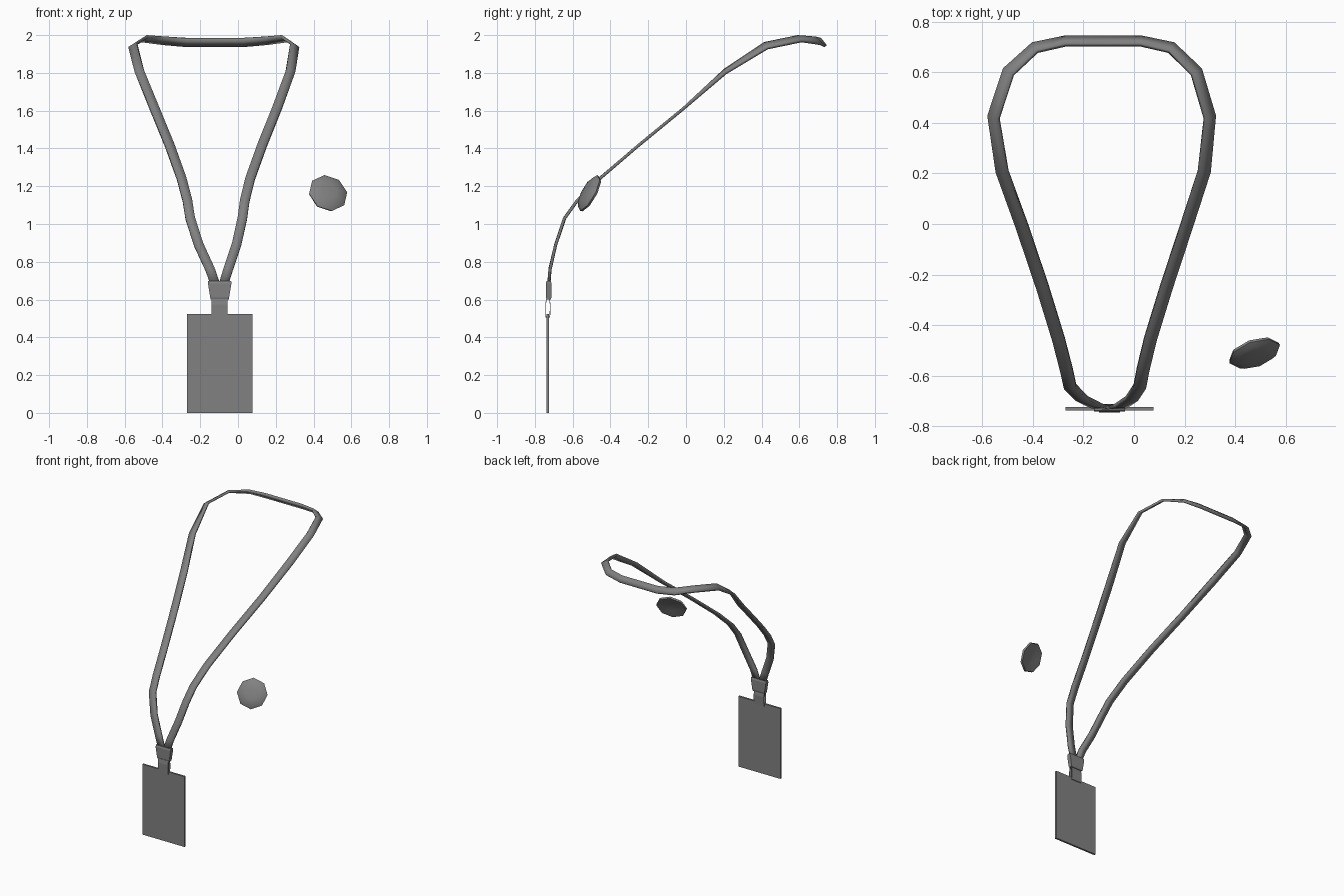
import bpy, bmesh, math
from mathutils import Vector

if "Cube" in bpy.data.objects:
    bpy.data.objects.remove(bpy.data.objects["Cube"])

CX = -0.097   # clip centre line
CY = -0.731   # depth of the hanging badge

# One dark grey for every part
grey = bpy.data.materials.new("dark_grey")
grey.diffuse_color = (0.22, 0.22, 0.22, 1)
grey.use_nodes = True
grey.node_tree.nodes["Principled BSDF"].inputs["Base Color"].default_value = grey.diffuse_color


def finish(name, bm, smooth=None):
    bmesh.ops.recalc_face_normals(bm, faces=bm.faces)
    me = bpy.data.meshes.new(name)
    bm.to_mesh(me)
    bm.free()
    me.materials.append(grey)
    ob = bpy.data.objects.new(name, me)
    bpy.context.collection.objects.link(ob)
    if smooth:
        bpy.ops.object.select_all(action='DESELECT')
        ob.select_set(True)
        bpy.context.view_layer.objects.active = ob
        bpy.ops.object.shade_smooth_by_angle(angle=math.radians(smooth))
    return ob


def bridge(bm, a, b):
    n = len(a)
    for i in range(n):
        bm.faces.new((a[i], a[(i + 1) % n], b[(i + 1) % n], b[i]))


def stack(name, rows):
    """Capped solid from rectangular rows: (x half, y half, z)."""
    bm = bmesh.new()
    rings = [[bm.verts.new((CX + sx * hx, CY + 0.004 + sy * hy, z))
              for sx, sy in ((-1, -1), (1, -1), (1, 1), (-1, 1))]
             for hx, hy, z in rows]
    for a, b in zip(rings, rings[1:]):
        bridge(bm, a, b)
    bm.faces.new(rings[0])
    bm.faces.new(rings[-1])
    return finish(name, bm)


# Neck strap, right half from nape to clip: half spread, centre x, y, z, normal
half = [
    (0.150, -0.122, 0.724, 1.961, (0, 0.78, 0.62)),
    (0.270, -0.122, 0.698, 1.970, (0.3, 0.58, 0.75)),
    (0.372, -0.125, 0.602, 1.981, (0.5, 0.1, 0.86)),
    (0.428, -0.128, 0.423, 1.944, (0.6, -0.3, 0.74)),
    (0.400, -0.122, 0.208, 1.808, (0.3, -0.55, 0.78)),
    (0.325, -0.118, -0.010, 1.614, (0, -0.65, 0.76)),
    (0.245, -0.117, -0.250, 1.417, (0, -0.65, 0.76)),
    (0.182, -0.117, -0.455, 1.242, (0, -0.69, 0.72)),
    (0.152, -0.116, -0.575, 1.125, (0, -0.76, 0.65)),
    (0.138, -0.115, -0.643, 1.030, (0, -0.88, 0.47)),
    (0.100, -0.108, -0.690, 0.890, (0, -0.97, 0.25)),
    (0.048, -0.100, -0.720, 0.760, (0, -0.99, 0.12)),
    (0.018, -0.098, -0.727, 0.670, (0, -1, 0)),
]
path = [(Vector((c - h, y, z)), Vector((-n[0], n[1], n[2])))
        for h, c, y, z, n in reversed(half)]
path += [(Vector((c + h, y, z)), Vector(n)) for h, c, y, z, n in half]
bm = bmesh.new()
rings = []
for i, (p, n) in enumerate(path):
    prev, nxt = path[max(i - 1, 0)][0], path[min(i + 1, len(path) - 1)][0]
    t = Vector((0, 0, 0))
    for d in (p - prev, nxt - p):
        if d.length > 0:
            t += d.normalized()
    t.normalize()
    w = t.cross(n).normalized()
    n = w.cross(t).normalized()
    w *= 0.025
    n *= 0.008
    rings.append([bm.verts.new(p + a * w + b * n)
                  for a, b in ((-1, -1), (1, -1), (1, 1), (-1, 1))])
for a, b in zip(rings, rings[1:]):
    bridge(bm, a, b)
bm.faces.new(rings[0])
bm.faces.new(rings[-1])
finish("neck_strap", bm, 180)

# Crimp that gathers the strap ends
stack("strap_crimp", [(0.048, 0.011, 0.600), (0.050, 0.015, 0.612),
                      (0.062, 0.015, 0.685), (0.061, 0.011, 0.699)])

# Flat loop, open at the sides, that holds the card
bm = bmesh.new()
outer = [(-0.014, 0.506), (0.012, 0.506), (0.014, 0.575), (0.009, 0.604),
         (-0.009, 0.604), (-0.014, 0.575)]
cz = 0.555
inner = [(y * 0.75, cz + (z - cz) * 0.9) for y, z in outer]
loops = [[bm.verts.new((CX + sx * 0.042, CY + y, z)) for y, z in prof]
         for sx, prof in ((-1, outer), (1, outer), (1, inner), (-1, inner))]
for i in range(4):
    bridge(bm, loops[i], loops[(i + 1) % 4])
finish("card_loop", bm)

# Badge card
bm = bmesh.new()
bmesh.ops.create_cube(bm, size=1)
for v in bm.verts:
    v.co = Vector((CX + v.co.x * 0.347, CY + v.co.y * 0.014, 0.2615 + v.co.z * 0.523))
finish("badge_card", bm)

# Round pin: eight-sided domed disc with a hollow back
n = Vector((0.29, -0.84, 0.46)).normalized()
u = Vector((0, 0, 1)).cross(n).normalized()
v = n.cross(u)
centre = Vector((0.478, -0.516, 1.165))
bm = bmesh.new()
rings = []
for r, h in ((0.045, 0.020), (0.085, 0.013), (0.107, -0.002),
             (0.103, -0.014), (0.085, -0.013), (0.045, -0.006)):
    rings.append([bm.verts.new(centre + n * h + r * (
        u * math.cos(a) + v * math.sin(a)))
        for a in [math.radians(2 + 45 * k) for k in range(8)]])
for a, b in zip(rings, rings[1:]):
    bridge(bm, a, b)
bm.faces.new(rings[0])
bm.faces.new(rings[-1])
finish("round_pin", bm, 70)
